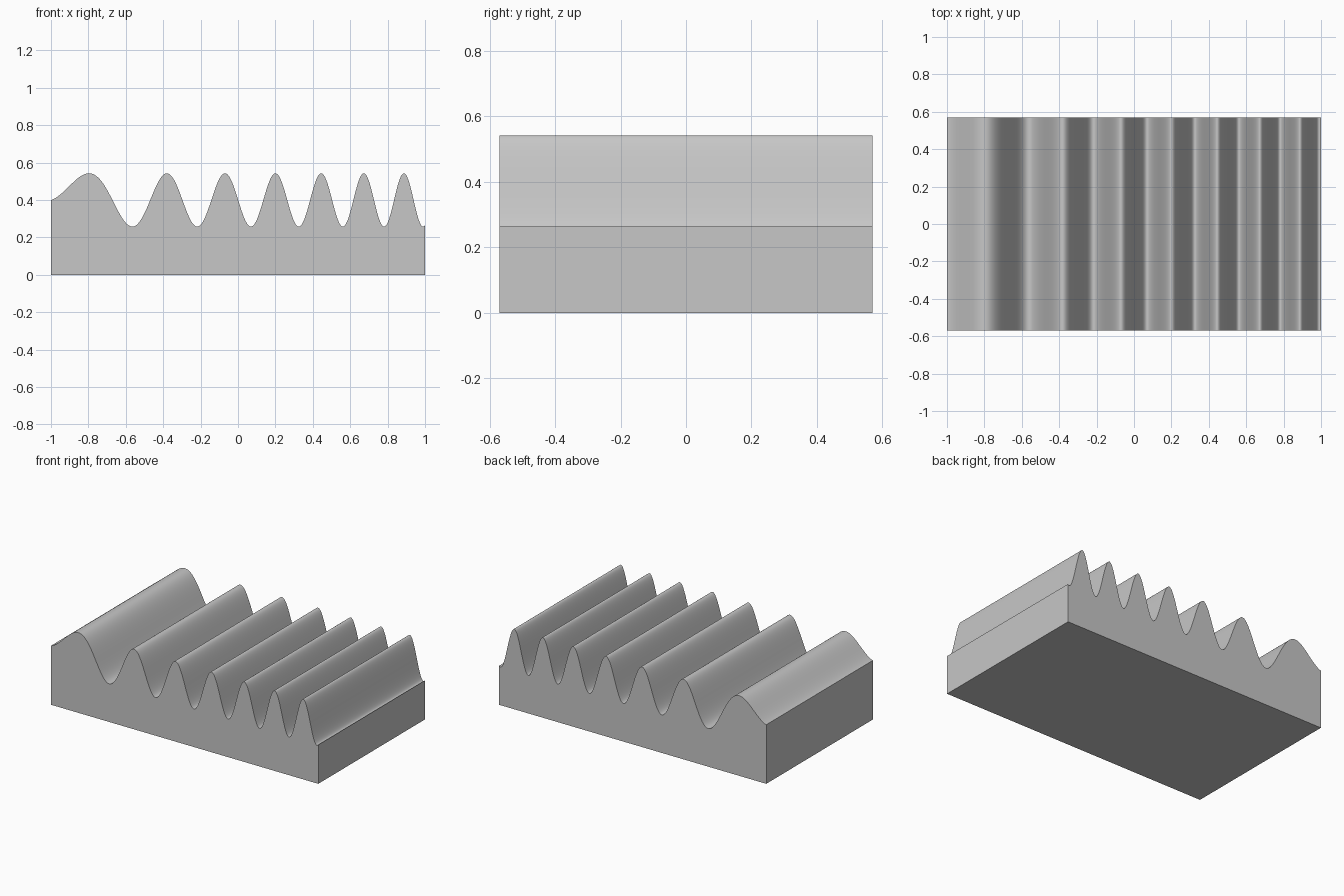
import bpy
import bmesh
import math

cube = bpy.data.objects.get("Cube")
if cube:
    bpy.data.objects.remove(cube, do_unlink=True)

HALF_LENGTH, HALF_DEPTH = 1.0, 0.57
MID_HEIGHT, AMPLITUDE = 0.4, 0.1425
RATE, POWER = 2.497, 1.445     # ripples tighten towards +x
STEPS = 400

# Plain grey material
grey = bpy.data.materials.new("plain_grey")
grey.use_nodes = True
colour = (0.57, 0.57, 0.57, 1)
grey.diffuse_color = colour
grey.node_tree.nodes["Principled BSDF"].inputs["Base Color"].default_value = colour


def wave_height(x):
    cycles = RATE * (x + HALF_LENGTH) ** POWER
    return MID_HEIGHT + AMPLITUDE * math.sin(math.tau * cycles)


# Side profile: flat base below, rippled line above
xs = [-HALF_LENGTH + 2 * HALF_LENGTH * i / STEPS for i in range(STEPS + 1)]
profile = [(-HALF_LENGTH, 0), (HALF_LENGTH, 0)]
profile += [(x, wave_height(x)) for x in reversed(xs)]

# Extrude the profile from front to back
bm = bmesh.new()
front = bm.faces.new([bm.verts.new((x, -HALF_DEPTH, z)) for x, z in profile])
result = bmesh.ops.extrude_face_region(bm, geom=[front], use_keep_orig=True)
back_verts = [g for g in result["geom"] if isinstance(g, bmesh.types.BMVert)]
bmesh.ops.translate(bm, verts=back_verts, vec=(0, 2 * HALF_DEPTH, 0))
bmesh.ops.recalc_face_normals(bm, faces=bm.faces)

mesh = bpy.data.meshes.new("rippled_block")
bm.to_mesh(mesh)
bm.free()
mesh.materials.append(grey)
block = bpy.data.objects.new("rippled_block", mesh)
bpy.context.collection.objects.link(block)

# Smooth ripples with crisp outer edges
bpy.ops.object.select_all(action="DESELECT")
block.select_set(True)
bpy.context.view_layer.objects.active = block
bpy.ops.object.shade_smooth_by_angle(angle=math.radians(50))
